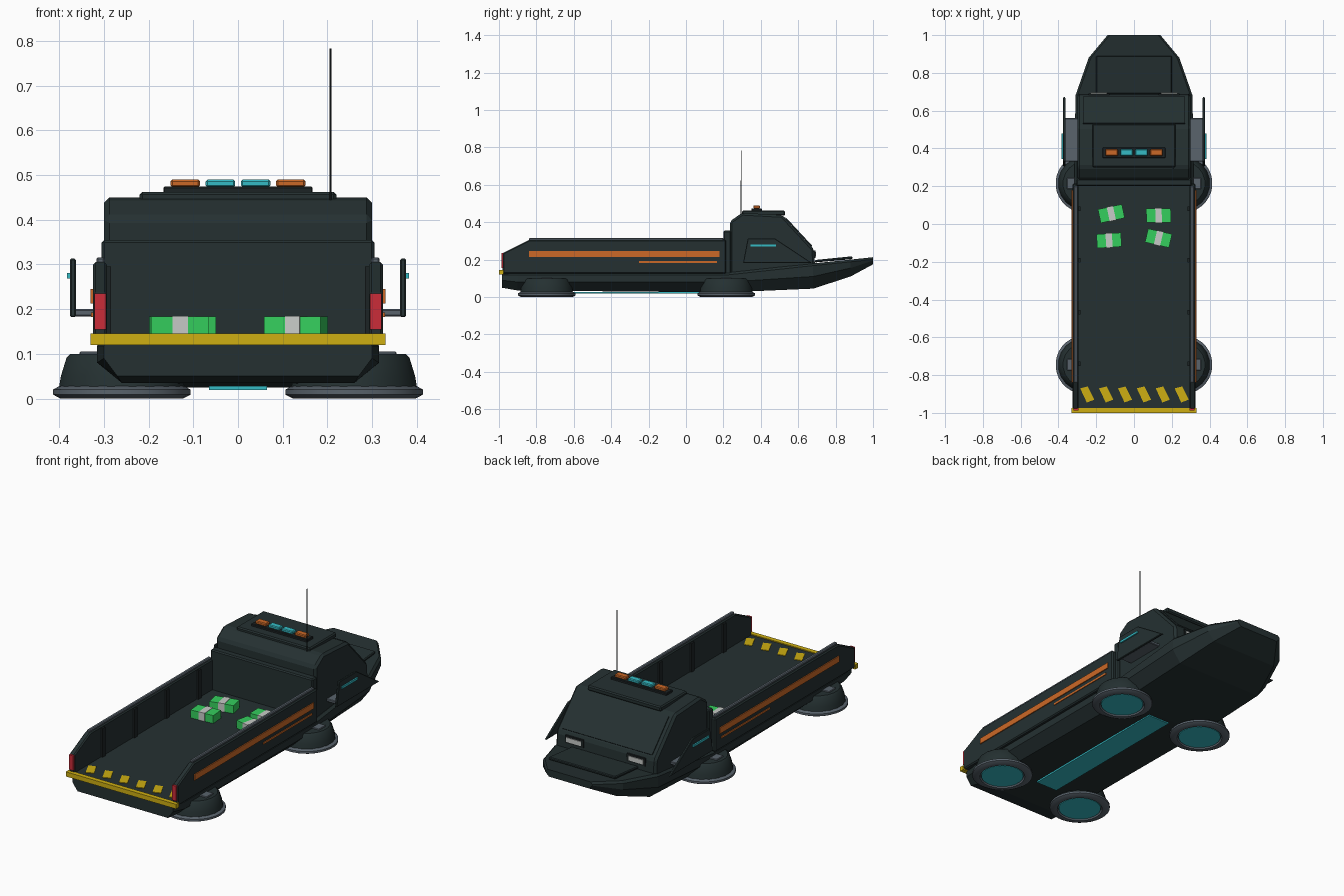
import bpy, bmesh, math
from mathutils import Matrix, Vector

if "Cube" in bpy.data.objects:
    bpy.data.objects.remove(bpy.data.objects["Cube"], do_unlink=True)


def material(name, r, g, b):
    m = bpy.data.materials.new(name)
    m.use_nodes = True
    m.diffuse_color = (r, g, b, 1)
    m.node_tree.nodes["Principled BSDF"].inputs["Base Color"].default_value = (r, g, b, 1)
    return m


BODY = material("dark slate", 0.018, 0.030, 0.031)
TRIM = material("near black", 0.012, 0.017, 0.018)
GRAY = material("steel gray", 0.10, 0.125, 0.15)
ORANGE = material("orange", 0.60, 0.14, 0.02)
CYAN = material("cyan", 0.035, 0.50, 0.56)
YELLOW = material("yellow", 0.62, 0.43, 0.006)
RED = material("red", 0.60, 0.025, 0.04)
GREEN = material("green", 0.035, 0.62, 0.11)
WHITE = material("pale gray", 0.58, 0.60, 0.58)


def finish(name, bm, mat, bevel=0, smooth=False):
    """Turn a bmesh into a named object with one colour."""
    bmesh.ops.recalc_face_normals(bm, faces=bm.faces)
    mesh = bpy.data.meshes.new(name)
    bm.to_mesh(mesh)
    bm.free()
    mesh.materials.append(mat)
    ob = bpy.data.objects.new(name, mesh)
    bpy.context.collection.objects.link(ob)
    if bevel:
        mod = ob.modifiers.new("bevel", "BEVEL")
        mod.width = bevel
        mod.segments = 1
    if smooth:
        bpy.ops.object.select_all(action="DESELECT")
        ob.select_set(True)
        bpy.context.view_layer.objects.active = ob
        bpy.ops.object.shade_smooth_by_angle(angle=math.radians(35))
    return ob


def loft(name, rings, mat, bevel=0, smooth=False, caps=True):
    """Skin closed rings of points and cap the two ends."""
    bm = bmesh.new()
    rows = [[bm.verts.new(p) for p in ring] for ring in rings]
    n = len(rows[0])
    for a, b in zip(rows, rows[1:]):
        for i in range(n):
            j = (i + 1) % n
            bm.faces.new((a[i], a[j], b[j], b[i]))
    if caps:
        bm.faces.new(rows[0])
        bm.faces.new(rows[-1])
    return finish(name, bm, mat, bevel, smooth)


def prism(name, profile, x0, x1, mat, bevel=0):
    """Extrude a side profile of (y, z) points across x."""
    return loft(name, [[(x, y, z) for y, z in profile] for x in (x0, x1)], mat, bevel)


def box(name, xs, ys, zs, mat, bevel=0):
    (y0, y1), (z0, z1) = ys, zs
    return prism(name, [(y0, z0), (y1, z0), (y1, z1), (y0, z1)], xs[0], xs[1], mat, bevel)


def lathe(name, profile, x, y, mat, sides):
    """Spin (radius, z) points around a vertical axis."""
    turns = [2 * math.pi * (i + 0.5) / sides for i in range(sides)]
    return loft(name, [[(x + r * math.cos(t), y + r * math.sin(t), z) for t in turns]
                       for r, z in profile], mat, smooth=True)


# Hull: y, half width, top, chine height, bottom, bottom half width
stations = [
    (-0.985, 0.30, 0.13, 0.09, 0.05, 0.27),
    (-0.90, 0.315, 0.13, 0.08, 0.035, 0.26),
    (0.22, 0.315, 0.13, 0.08, 0.025, 0.26),
    (0.68, 0.31, 0.18, 0.11, 0.045, 0.26),
    (0.88, 0.24, 0.20, 0.155, 0.11, 0.20),
    (1.00, 0.14, 0.213, 0.195, 0.175, 0.12),
]
rings = []
for y, w, top, mid, low, wl in stations:
    half = [(w - 0.012, top), (w, top - 0.012), (w, mid), (wl, low)]
    rings.append([(x, y, z) for x, z in half] + [(-x, y, z) for x, z in reversed(half)])
loft("hull", rings, BODY)
box("belly_light", (-0.065, 0.065), (-0.70, 0.20), (0.019, 0.028), CYAN)
prism("hood_panel", [(0.69, 0.185), (0.89, 0.203), (0.89, 0.218), (0.69, 0.198)],
      -0.20, 0.20, BODY, 0.004)

# Cargo bed
box("bed_floor", (-0.30, 0.30), (-0.975, 0.21), (0.12, 0.14), BODY)
box("bulkhead", (-0.305, 0.305), (0.20, 0.24), (0.12, 0.355), BODY, 0.006)
wall = [(-0.98, 0.125), (0.215, 0.125), (0.215, 0.305), (-0.84, 0.305), (-0.98, 0.235)]
for side, s in (("left", 1), ("right", -1)):
    prism(side + "_bed_wall", wall, s * 0.293, s * 0.325, BODY, 0.006)
    box(side + "_wall_rail", (s * 0.298, s * 0.317), (-0.84, 0.20), (0.302, 0.316), GRAY, 0.004)
    box(side + "_wide_stripe", (s * 0.322, s * 0.330), (-0.84, 0.18), (0.213, 0.245), ORANGE)
    box(side + "_thin_stripe", (s * 0.322, s * 0.329), (-0.25, 0.165), (0.182, 0.192), ORANGE)
    box(side + "_tail_light", (s * 0.295, s * 0.321), (-0.987, -0.975), (0.155, 0.235), RED)
    for i in range(4):
        y = 0.08 - i * 0.273
        box(f"{side}_wall_rib_{i + 1}", (s * 0.284, s * 0.296), (y - 0.012, y + 0.012),
            (0.138, 0.295), TRIM)
box("rear_bumper", (-0.33, 0.33), (-1.0, -0.975), (0.12, 0.145), YELLOW)

# Slanted warning marks on the floor
for i in range(6):
    x = -0.25 + i * 0.1
    mark = [(x - 0.035, -0.87), (x + 0.005, -0.86), (x + 0.04, -0.93), (x, -0.945)]
    loft(f"warning_mark_{i + 1}", [[(px, py, z) for px, py in mark] for z in (0.138, 0.143)], YELLOW)

# Banded cargo bundles
for i, (x, y, turn) in enumerate([(-0.12, 0.055, 12), (0.13, 0.045, 1),
                                  (-0.132, -0.087, 4), (0.13, -0.075, -13)]):
    place = Matrix.Translation((x, y, 0)) @ Matrix.Rotation(math.radians(turn), 4, "Z")
    for part in (
        box(f"bundle_{i + 1}", (-0.065, 0.065), (-0.037, 0.037), (0.14, 0.183), GREEN),
        box(f"bundle_band_{i + 1}", (-0.017, 0.017), (-0.039, 0.039), (0.14, 0.185), WHITE),
    ):
        part.matrix_world = place

# Cab
cab = [(0.235, 0.12), (0.235, 0.405), (0.30, 0.45), (0.515, 0.438),
       (0.685, 0.255), (0.69, 0.16)]
prism("cab", cab, -0.30, 0.30, BODY, 0.012)
prism("windscreen", [(0.53, 0.422), (0.672, 0.269), (0.676, 0.273), (0.534, 0.426)],
      -0.27, 0.27, BODY)
box("roof_pad", (-0.22, 0.22), (0.30, 0.53), (0.435, 0.462), BODY, 0.006)
box("light_bar_base", (-0.167, 0.167), (0.35, 0.405), (0.458, 0.474), TRIM, 0.003)
for i, mat in enumerate((ORANGE, CYAN, CYAN, ORANGE)):
    x = -0.118 + i * 0.0787
    box(f"roof_light_{i + 1}", (x - 0.033, x + 0.033), (0.36, 0.396), (0.473, 0.49), mat, 0.004)
lathe("antenna", [(0.003, 0.44), (0.002, 0.783)], 0.207, 0.295, TRIM, 8)

# Headlights and side fins
fin = [(0.305, 0.182), (0.674, 0.182), (0.476, 0.313), (0.33, 0.313)]
for side, s in (("left", 1), ("right", -1)):
    box(side + "_headlight_frame", (s * 0.13, s * 0.24), (0.68, 0.692), (0.208, 0.25), TRIM)
    box(side + "_headlight", (s * 0.142, s * 0.23), (0.685, 0.696), (0.217, 0.241), WHITE)
    prism(side + "_side_fin", fin, s * 0.363, s * 0.376, BODY, 0.003)
    box(side + "_fin_strut", (s * 0.295, s * 0.366), (0.33, 0.56), (0.184, 0.20), GRAY, 0.003)
    box(side + "_fin_light", (s * 0.374, s * 0.383), (0.345, 0.48), (0.269, 0.281), CYAN)

# Hover pods
shell = [(0.143, 0.02), (0.138, 0.05), (0.125, 0.092), (0.116, 0.1)]
skirt = [(0.112, 0.012), (0.116, 0.0), (0.138, 0.0), (0.155, 0.009), (0.155, 0.02), (0.14, 0.028)]
for end, y in (("front", -0.745), ("rear", 0.215)):
    for side, s in (("left", 1), ("right", -1)):
        name = f"{end}_{side}_pod_"
        x = s * 0.26
        lathe(name + "shell", shell, x, y, BODY, 20)
        lathe(name + "skirt", skirt, x, y, GRAY, 32)
        lathe(name + "glow", [(0.108, 0.004), (0.108, 0.02)], x, y, CYAN, 32)
        box(name + "bracket", (s * 0.30, s * 0.355), (y - 0.03, y + 0.03), (0.085, 0.105), GRAY, 0.003)
